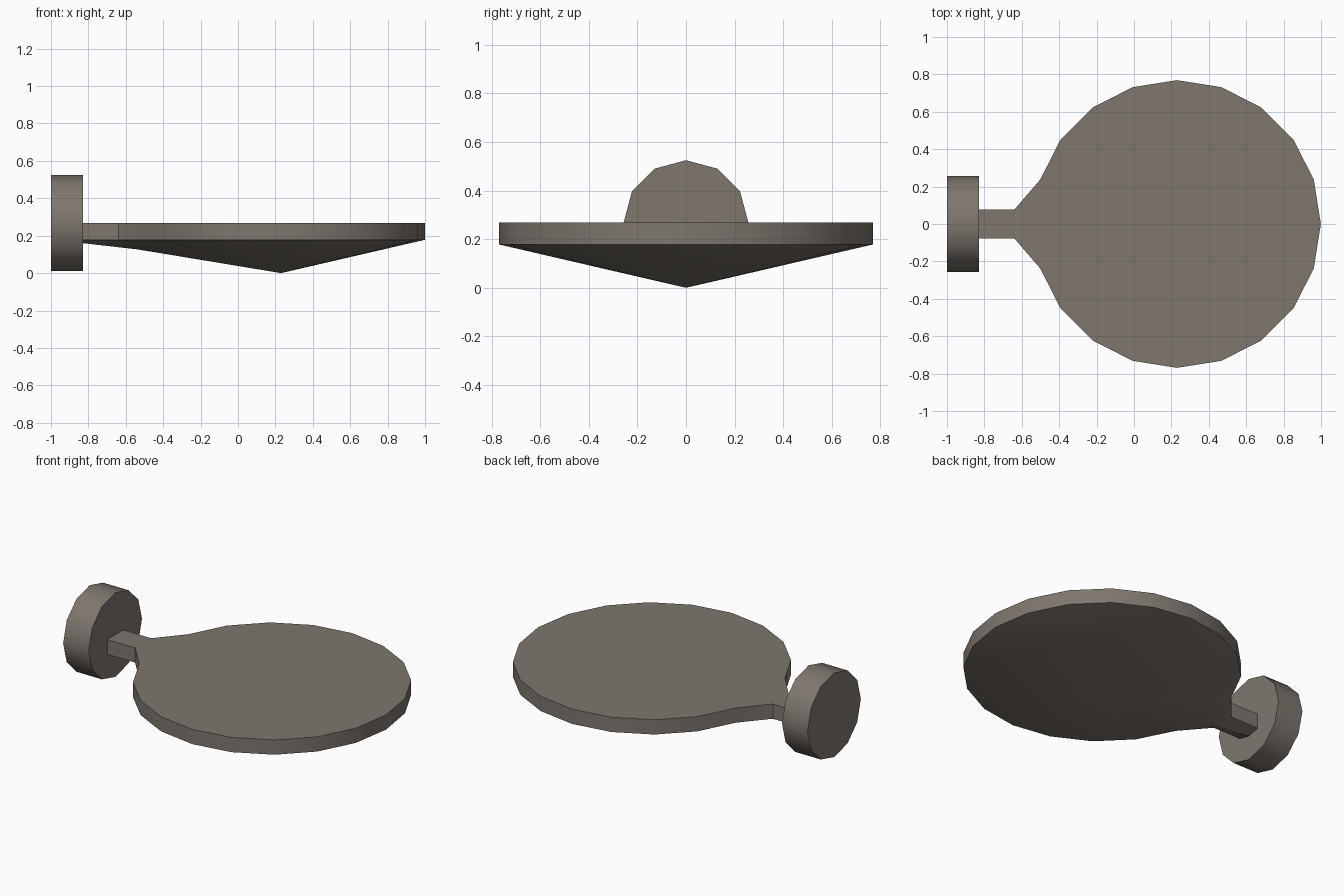
import bpy, bmesh
from math import pi, sin, cos, radians

if "Cube" in bpy.data.objects:
    bpy.data.objects.remove(bpy.data.objects["Cube"])

grey = bpy.data.materials.new("warm_grey")
grey.use_nodes = True
colour = (0.21, 0.184, 0.159, 1)
grey.diffuse_color = colour
grey.node_tree.nodes["Principled BSDF"].inputs["Base Color"].default_value = colour


def finish(bm, name):
    bmesh.ops.recalc_face_normals(bm, faces=bm.faces)
    mesh = bpy.data.meshes.new(name)
    bm.to_mesh(mesh)
    bm.free()
    mesh.materials.append(grey)
    obj = bpy.data.objects.new(name, mesh)
    bpy.context.collection.objects.link(obj)
    bpy.ops.object.select_all(action='DESELECT')
    obj.select_set(True)
    bpy.context.view_layer.objects.active = obj
    bpy.ops.object.shade_smooth_by_angle(angle=radians(35))


# Paddle: 20-sided disc outline that opens into a narrow neck
CX, R, TOP, RIM = 0.23, 0.769, 0.268, 0.178
NECK_X, END_X, NECK_Y = -0.64, -0.83, 0.077
half = [(CX + R * cos(i * pi / 10), R * sin(i * pi / 10)) for i in range(10)]
half += [(NECK_X, NECK_Y), (END_X, NECK_Y)]
outline = half + [(x, -y) for x, y in reversed(half[1:])]

bm = bmesh.new()
top = [bm.verts.new((x, y, TOP)) for x, y in outline]
rim = [bm.verts.new((x, y, RIM)) for x, y in outline]
n = len(outline)
bm.faces.new(top)
for i in range(n):
    j = (i + 1) % n
    if i != len(half) - 1:
        bm.faces.new((top[i], top[j], rim[j], rim[i]))

# Underside: shallow cone with a ridge running out along the neck
apex = bm.verts.new((CX, 0, 0))
bend = bm.verts.new((CX - R, 0, 0.127))
tip = bm.verts.new((END_X, 0, 0.16))
for side in (rim[:len(half)], [rim[-i % n] for i in range(len(half))]):
    for a, b in zip(side[:9], side[1:10]):
        bm.faces.new((a, b, apex))
    bm.faces.new((side[9], bend, apex))
    bm.faces.new((side[9], side[10], bend))
    bm.faces.new((side[10], side[11], tip, bend))
# Neck end
e = len(half) - 1
bm.faces.new((top[e], top[e + 1], rim[e + 1], tip, rim[e]))
finish(bm, "paddle_disc")

# Hub: 12-sided wheel lying along x
bm = bmesh.new()
rings = [[bm.verts.new((x, 0.257 * cos(i * pi / 6), TOP + 0.257 * sin(i * pi / 6)))
          for i in range(12)] for x in (-1, -0.828)]
for ring in rings:
    bm.faces.new(ring)
for i in range(12):
    j = (i + 1) % 12
    bm.faces.new((rings[0][i], rings[0][j], rings[1][j], rings[1][i]))
finish(bm, "hub_wheel")
